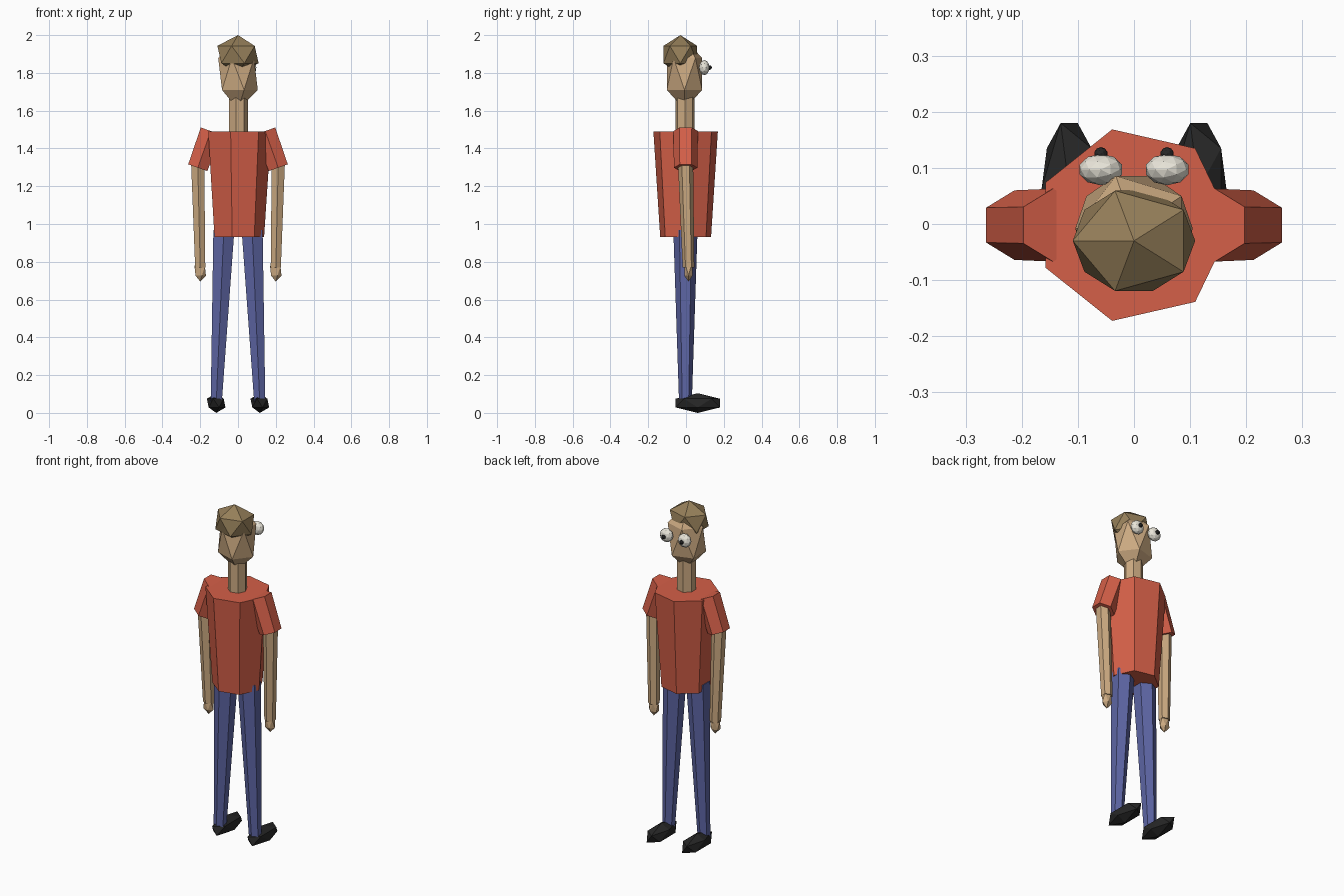
import bpy, bmesh, math
from mathutils import Vector

if "Cube" in bpy.data.objects:
    bpy.data.objects.remove(bpy.data.objects["Cube"])


def material(name, rgb):
    m = bpy.data.materials.new(name)
    m.diffuse_color = (*rgb, 1)
    m.use_nodes = True
    m.node_tree.nodes["Principled BSDF"].inputs["Base Color"].default_value = m.diffuse_color
    return m


SKIN = material("skin", (0.60, 0.40, 0.22))
HAIR = material("hair_brown", (0.30, 0.21, 0.10))
RED = material("shirt_red", (0.66, 0.115, 0.065))
BLUE = material("trouser_blue", (0.11, 0.13, 0.37))
BLACK = material("black", (0.02, 0.02, 0.02))
WHITE = material("eye_white", (0.82, 0.79, 0.70))


def finish(name, bm, mat):
    bmesh.ops.recalc_face_normals(bm, faces=bm.faces)
    me = bpy.data.meshes.new(name)
    bm.to_mesh(me)
    bm.free()
    me.materials.append(mat)
    ob = bpy.data.objects.new(name, me)
    bpy.context.collection.objects.link(ob)
    return ob


def limb(name, a, b, ra, rb, mat, sides=6, phase=0.0):
    """Closed tapered prism running from point a to point b."""
    a, b = Vector(a), Vector(b)
    t = (b - a).normalized()
    v = Vector((0, 1, 0))
    v = (v - t * v.dot(t)).normalized()
    u = v.cross(t)
    bm = bmesh.new()
    rings = []
    for p, r in ((a, ra), (b, rb)):
        ring = []
        for i in range(sides):
            ang = phase + math.tau * i / sides
            ring.append(bm.verts.new(p + r * (math.cos(ang) * v + math.sin(ang) * u)))
        rings.append(ring)
    for i in range(sides):
        j = (i + 1) % sides
        bm.faces.new((rings[0][i], rings[0][j], rings[1][j], rings[1][i]))
    for ring in rings:
        bm.faces.new(ring)
    return finish(name, bm, mat)


def ball(name, centre, radii, mat, level=1):
    """Faceted ellipsoid, turned half round about z."""
    bm = bmesh.new()
    bmesh.ops.create_icosphere(bm, subdivisions=level, radius=1)
    for v in bm.verts:
        v.co = Vector((-v.co.x * radii[0], -v.co.y * radii[1], v.co.z * radii[2]))
    ob = finish(name, bm, mat)
    ob.location = centre
    return ob


# torso and neck: seven sides with a corner towards +x
limb("shirt", (0, -0.002, 0.93), (0, -0.002, 1.49), 0.138, 0.175, RED, 7, math.pi / 2)
limb("neck", (0, -0.005, 1.46), (0, -0.005, 1.70), 0.052, 0.052, SKIN, 7, math.pi / 2)

# head and hair
ball("head", (0, -0.008, 1.794), (0.117, 0.110, 0.188), SKIN)
ball("hair", (0, -0.03, 1.897), (0.122, 0.105, 0.103), HAIR)

# paired parts
for s, side in ((-1, "left"), (1, "right")):
    limb(f"{side}_sleeve", (s * 0.144, -0.002, 1.492), (s * 0.213, -0.002, 1.298),
         0.065, 0.062, RED)
    limb(f"{side}_arm", (s * 0.213, -0.002, 1.31), (s * 0.2, 0.013, 0.77),
         0.040, 0.031, SKIN)
    ball(f"{side}_hand", (s * 0.2, 0.013, 0.752), (0.034, 0.026, 0.057), SKIN)
    limb(f"{side}_leg", (s * 0.075, -0.003, 0.965), (s * 0.115, -0.003, 0.06),
         0.064, 0.034, BLUE)
    ball(f"{side}_shoe", (s * 0.1155, 0.0625, 0.052), (0.055, 0.138, 0.052), BLACK)
    ball(f"{side}_eye", (s * 0.059, 0.097, 1.828), (0.040, 0.028, 0.040), WHITE, 2)
    ball(f"{side}_pupil", (s * 0.059, 0.125, 1.828), (0.012, 0.012, 0.012), BLACK, 2)
